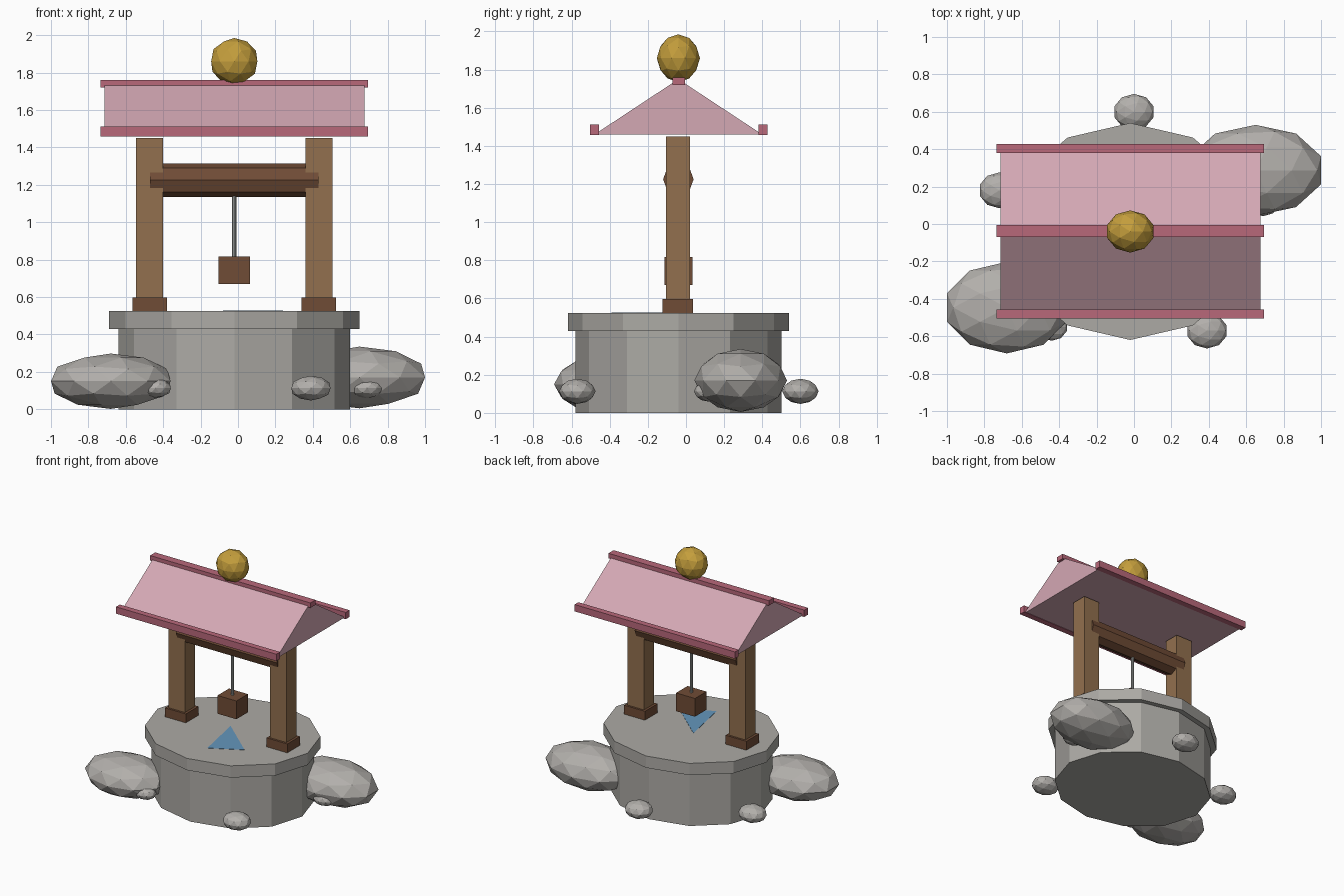
import bpy
import bmesh
from math import radians
from mathutils import Matrix, Vector

old = bpy.data.objects.get("Cube")
if old:
    bpy.data.objects.remove(old, do_unlink=True)

CX, CY = -0.02, -0.04   # axis of the well


def material(name, rgb):
    """Flat material from an sRGB 0-255 colour."""
    col = [(c / 255 / 12.92) if c < 11 else ((c / 255 + 0.055) / 1.055) ** 2.4 for c in rgb] + [1]
    m = bpy.data.materials.new(name)
    m.use_nodes = True
    m.diffuse_color = col
    m.node_tree.nodes["Principled BSDF"].inputs["Base Color"].default_value = col
    return m


stone = material("well stone", (172, 170, 165))
boulder = material("boulder grey", (178, 175, 171))
wood = material("post wood", (146, 112, 78))
dark_wood = material("dark wood", (112, 76, 54))
pink = material("roof pink", (212, 168, 180))
rose = material("trim rose", (184, 104, 122))
gold = material("gold", (196, 158, 60))
rope_grey = material("rope grey", (176, 180, 178))
water = material("water blue", (100, 150, 188))


def finish(bm, name, mat):
    bmesh.ops.recalc_face_normals(bm, faces=bm.faces)
    me = bpy.data.meshes.new(name)
    bm.to_mesh(me)
    bm.free()
    me.materials.append(mat)
    ob = bpy.data.objects.new(name, me)
    bpy.context.scene.collection.objects.link(ob)
    return ob


def placed(loc, size, rot=None):
    return Matrix.Translation(loc) @ Matrix.Diagonal((*size, 1)) @ (rot or Matrix())


def box(name, mat, x, y, z):
    """Box from its (min, max) range on each axis."""
    bm = bmesh.new()
    loc = [(a + b) / 2 for a, b in (x, y, z)]
    bmesh.ops.create_cube(bm, size=1, matrix=placed(loc, [b - a for a, b in (x, y, z)]))
    return finish(bm, name, mat)


def prism(name, mat, sides, loc, size, rot=None):
    """Upright cylinder of unit radius and height, turned, then scaled."""
    bm = bmesh.new()
    bmesh.ops.create_cone(bm, cap_ends=True, segments=sides, radius1=1, radius2=1,
                          depth=1, matrix=placed(loc, size, rot))
    return finish(bm, name, mat)


def ball(name, mat, loc, size):
    bm = bmesh.new()
    bmesh.ops.create_icosphere(bm, subdivisions=2, radius=1, matrix=placed(loc, size))
    return finish(bm, name, mat)


def extrude_outline(name, mat, points, depth):
    bm = bmesh.new()
    face = bm.faces.new([bm.verts.new(p) for p in points])
    new = bmesh.ops.extrude_face_region(bm, geom=[face])["geom"]
    bmesh.ops.translate(bm, vec=Vector(depth),
                        verts=[v for v in new if isinstance(v, bmesh.types.BMVert)])
    return finish(bm, name, mat)


# Stone ring, rim and a thin patch of water
prism("well_wall", stone, 12, (CX, CY, 0.22), (0.62, 0.54, 0.44))
prism("well_rim", stone, 12, (CX, CY, 0.4775), (0.67, 0.58, 0.095))
extrude_outline("water_patch", water,
                [(-0.08, 0.02, 0.524), (0, -0.39, 0.524), (0.24, -0.26, 0.524)], (0, 0, 0.003))

# Posts on block feet, mirrored about the well axis
for side, s in (("left", 1), ("right", -1)):
    px = CX + s * 0.4525
    box(side + "_post", wood, (px - 0.0725, px + 0.0725), (-0.105, 0.022), (0.52, 1.45))
    box(side + "_post_foot", dark_wood, (px - 0.0925, px + 0.0925),
        (-0.122, 0.038), (0.52, 0.597))

# Winding axle, rope and bucket
prism("axle", dark_wood, 8, (CX, CY, 1.225), (0.9, 0.08, 0.09),
      Matrix.Rotation(radians(90), 4, "Y"))
prism("rope", rope_grey, 8, (CX, CY, 1.0), (0.011, 0.01, 0.42))
box("bucket", dark_wood, (-0.103, 0.065), (-0.113, 0.033), (0.67, 0.817))

# Solid gabled roof with ridge and eave trims
extrude_outline("roof", pink, [(-0.715, -0.48, 1.46), (-0.715, 0.40, 1.46),
                               (-0.715, CY, 1.75)], (1.39, 0, 0))
trim_x = (-0.735, 0.695)
box("ridge_trim", rose, trim_x, (-0.07, -0.005), (1.72, 1.76))
for side, y in (("front", -0.48), ("back", 0.403)):
    box(side + "_eave_trim", rose, trim_x, (y - 0.024, y + 0.024), (1.457, 1.512))

# Golden finial
ball("finial", gold, (CX, CY, 1.86), (0.13, 0.113, 0.125))

# Boulders and pebbles round the base
ball("front_boulder", boulder, (-0.68, -0.447, 0.15), (0.336, 0.245, 0.148))
ball("back_boulder", boulder, (0.65, 0.287, 0.17), (0.368, 0.243, 0.165))
pebbles = [(0.0, 0.6, 0.11), (0.39, -0.57, 0.11), (-0.44, -0.55, 0.085),
           (-0.72, 0.18, 0.11), (0.69, 0.12, 0.09)]
for i, (x, y, r) in enumerate(pebbles, 1):
    ball(f"pebble_{i}", boulder, (x, y, 0.113), (r, r * 0.87, r * 0.6))
